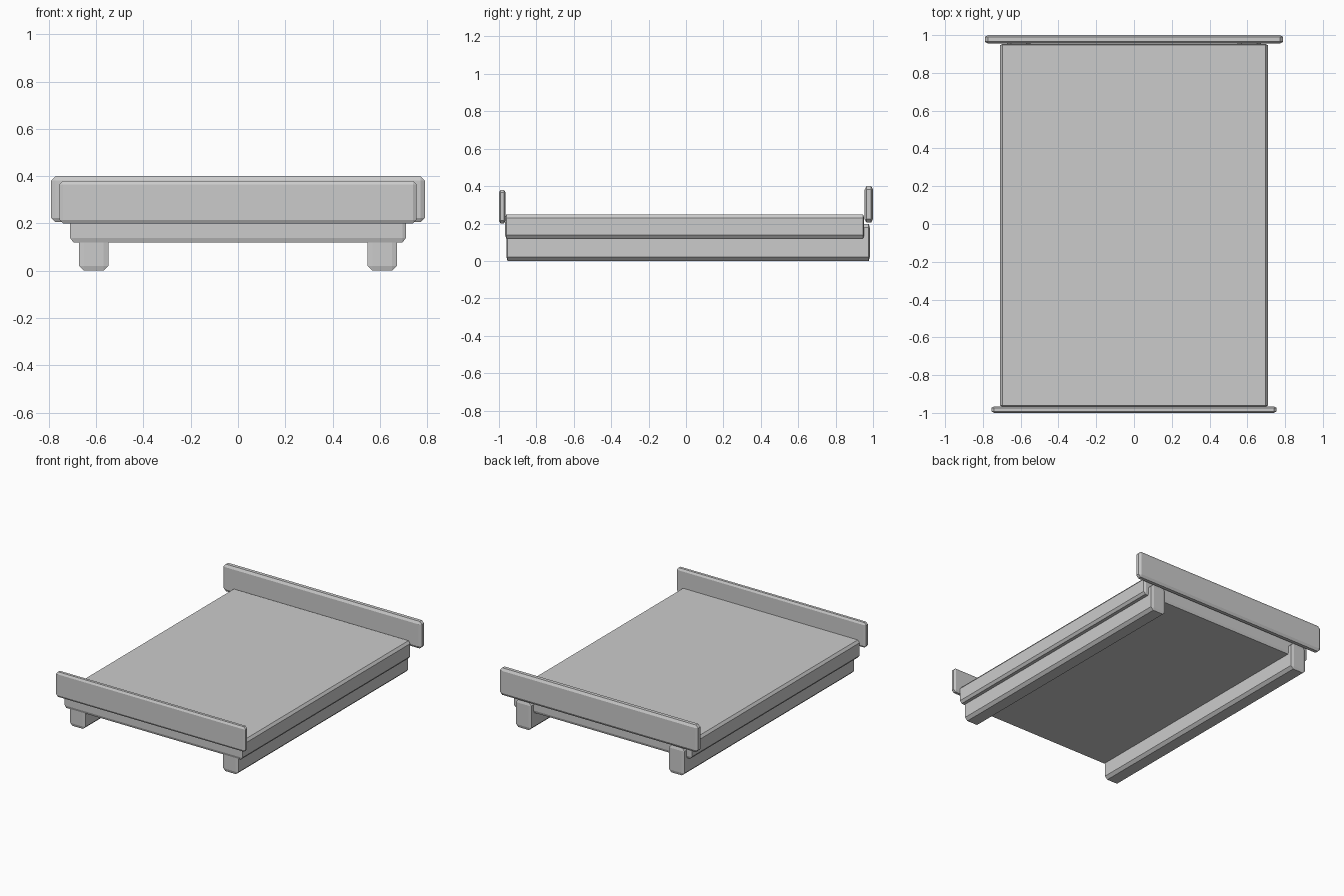
import bpy
import bmesh
from itertools import product

if "Cube" in bpy.data.objects:
    bpy.data.objects.remove(bpy.data.objects["Cube"])


def chamfer_box(name, lo, hi, cut):
    """Box from lo to hi with every edge chamfered; cut is the inset per axis."""
    bm = bmesh.new()
    for corner in product((0, 1), repeat=3):
        outer = [(lo, hi)[s][i] for i, s in enumerate(corner)]
        inner = [outer[i] + (cut[i] if s == 0 else -cut[i]) for i, s in enumerate(corner)]
        # each corner becomes a triangle, one vertex per adjoining face
        for axis in range(3):
            bm.verts.new([outer[i] if i == axis else inner[i] for i in range(3)])
    bmesh.ops.convex_hull(bm, input=bm.verts[:])
    bmesh.ops.dissolve_limit(bm, angle_limit=0.01, verts=bm.verts[:], edges=bm.edges[:])
    bmesh.ops.recalc_face_normals(bm, faces=bm.faces[:])
    mesh = bpy.data.meshes.new(name)
    bm.to_mesh(mesh)
    bm.free()
    obj = bpy.data.objects.new(name, mesh)
    bpy.context.collection.objects.link(obj)
    return obj


# Main slab
chamfer_box("deck", (-0.71, -0.967, 0.12), (0.71, 0.953, 0.248), (0.014, 0.006, 0.018))

# Upright boards at each end
chamfer_box("front_board", (-0.755, -1.0, 0.20), (0.755, -0.965, 0.38), (0.015, 0.008, 0.015))
chamfer_box("back_board", (-0.79, 0.955, 0.205), (0.79, 1.0, 0.40), (0.018, 0.01, 0.018))

# Long runners under the deck
for side, x in (("left", -0.61), ("right", 0.61)):
    chamfer_box(side + "_runner", (x - 0.062, -0.96, 0.0), (x + 0.062, 0.983, 0.198),
                (0.02, 0.006, 0.02))
